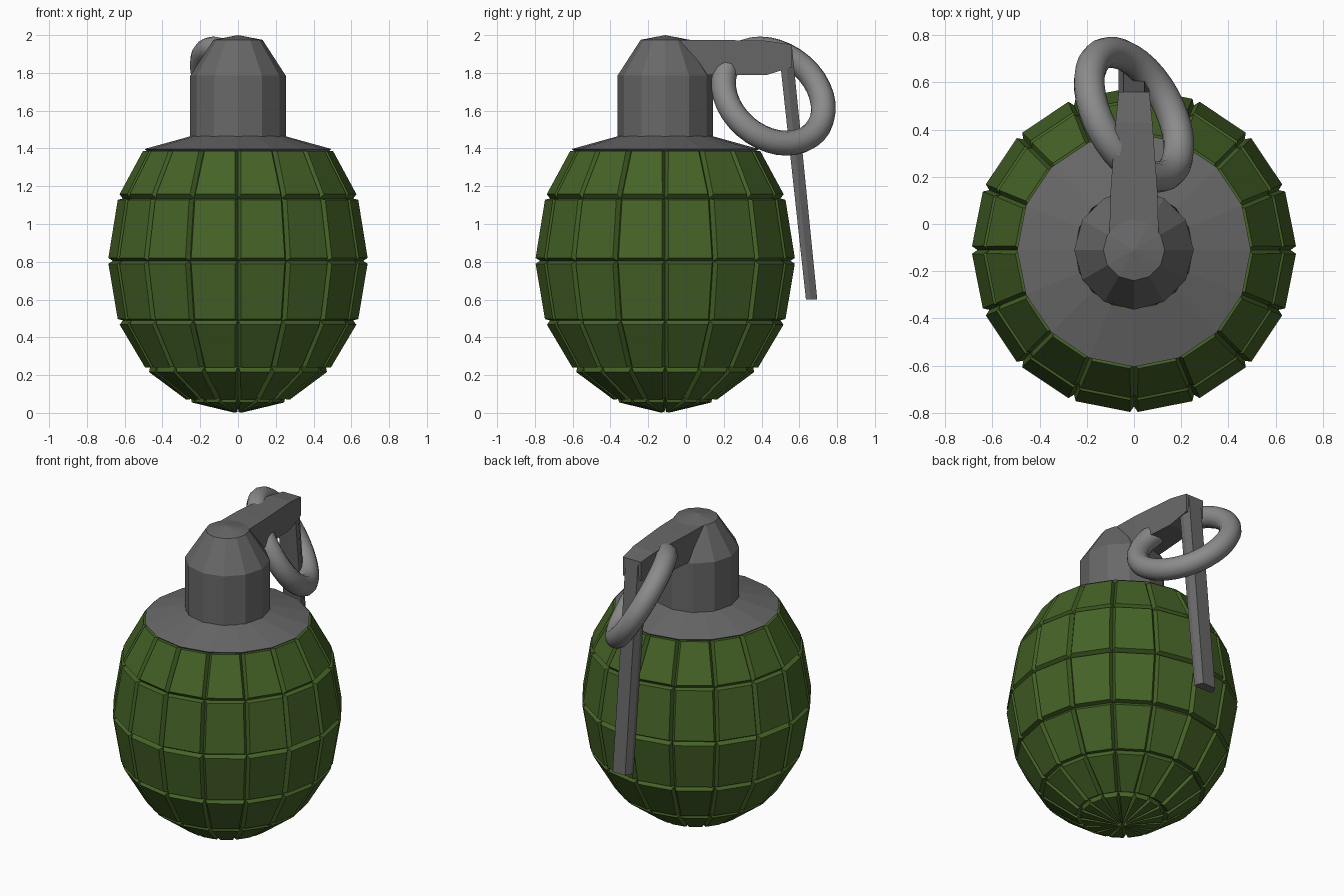
import bpy, bmesh, math
from mathutils import Vector

if "Cube" in bpy.data.objects:
    bpy.data.objects.remove(bpy.data.objects["Cube"])

CY = -0.11  # y of the body axis


def material(name, rgb):
    m = bpy.data.materials.new(name)
    m.diffuse_color = (*rgb, 1)
    m.use_nodes = True
    m.node_tree.nodes["Principled BSDF"].inputs["Base Color"].default_value = m.diffuse_color
    return m


GREEN = material("olive green", (0.060, 0.125, 0.020))
GREY = material("dark grey", (0.138, 0.138, 0.138))
STEEL = material("ring grey", (0.26, 0.26, 0.26))


def finish(bm, name, mat):
    bmesh.ops.recalc_face_normals(bm, faces=bm.faces)
    me = bpy.data.meshes.new(name)
    bm.to_mesh(me)
    bm.free()
    me.materials.append(mat)
    ob = bpy.data.objects.new(name, me)
    bpy.context.collection.objects.link(ob)
    return ob


def lathe(profile, n):
    """Spin (radius, z) points round the body axis; radius 0 makes a pole."""
    bm = bmesh.new()
    rings = []
    for r, z in profile:
        if r == 0:
            rings.append([bm.verts.new((0, CY, z))] * n)
        else:
            rings.append([bm.verts.new((r * math.cos(2 * math.pi * i / n),
                                        CY + r * math.sin(2 * math.pi * i / n), z)) for i in range(n)])
    for a, b in zip(rings, rings[1:]):
        for i in range(n):
            j = (i + 1) % n
            bm.faces.new(list(dict.fromkeys((a[i], a[j], b[j], b[i]))))
    return bm


def loft(sections):
    """Join matching loops of points and cap both ends."""
    bm = bmesh.new()
    loops = [[bm.verts.new(p) for p in s] for s in sections]
    n = len(loops[0])
    for a, b in zip(loops, loops[1:]):
        for i in range(n):
            j = (i + 1) % n
            bm.faces.new((a[i], a[j], b[j], b[i]))
    bm.faces.new(loops[0])
    bm.faces.new(loops[-1])
    return bm


# Body: every face is raised as a tile, leaving V grooves
bm = lathe([(0, 0.025), (0.25, 0.085), (0.465, 0.245), (0.61, 0.49), (0.663, 0.805),
            (0.61, 1.135), (0.475, 1.385)], 16)
bmesh.ops.recalc_face_normals(bm, faces=bm.faces)
bmesh.ops.inset_individual(bm, faces=bm.faces[:], thickness=0.016, depth=0.028)
finish(bm, "segmented_body", GREEN)

# Sloping collar and fuse cap
finish(lathe([(0.475, 1.38), (0.495, 1.397), (0.25, 1.465)], 16), "collar", GREY)
finish(lathe([(0.253, 1.44), (0.253, 1.785), (0.13, 1.975), (0, 2.0)], 12), "fuse_cap", GREY)

# Lever arm: (y, half width, bottom z, top z)
arm = [(-0.08, 0.105, 1.79, 1.975), (0.13, 0.10, 1.79, 1.975),
       (0.43, 0.078, 1.79, 1.97), (0.56, 0.065, 1.83, 1.95)]
finish(loft([[(-w, y, b), (w, y, b), (w, y, t), (-w, y, t)] for y, w, b, t in arm]),
       "lever_arm", GREY)

# Lever strip with chamfered outer edges
def strip_section(y, z, dz):
    return [(-0.065, y, z), (0.065, y, z), (0.065, y + 0.025, z + dz * 0.5),
            (0.045, y + 0.06, z + dz), (-0.045, y + 0.06, z + dz), (-0.065, y + 0.025, z + dz * 0.5)]

finish(loft([strip_section(0.50, 1.84, 0.11), strip_section(0.635, 0.6, 0)]), "lever_strip", GREY)

# Tilted pull ring
normal = Vector((0.756, 0.41, 0.51))
bpy.ops.mesh.primitive_torus_add(major_radius=0.29, minor_radius=0.066, major_segments=36,
                                 minor_segments=12, location=(0, 0.463, 1.677),
                                 rotation=normal.to_track_quat('Z', 'Y').to_euler())
ring = bpy.context.object
ring.name = "pull_ring"
ring.data.materials.append(STEEL)
bpy.ops.object.shade_smooth()
